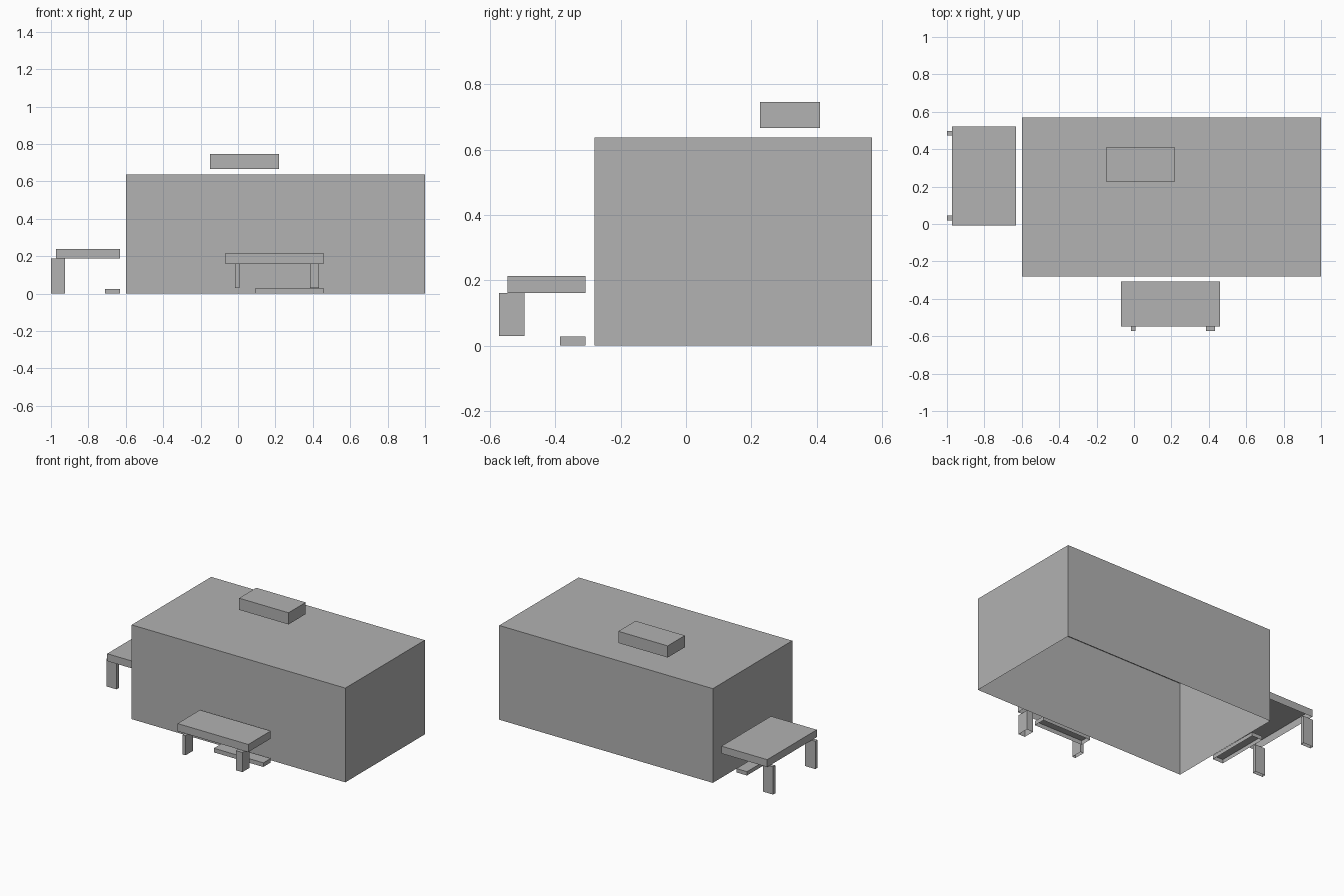
import bpy
import bmesh
from mathutils import Vector

default_cube = bpy.data.objects.get("Cube")
if default_cube:
    bpy.data.objects.remove(default_cube, do_unlink=True)

GREY = (0.445, 0.445, 0.445, 1)
grey = bpy.data.materials.new("plain_grey")
grey.use_nodes = True
grey.diffuse_color = GREY
grey.node_tree.nodes["Principled BSDF"].inputs["Base Color"].default_value = GREY


def shell(name, x, y, z):
    """Thin box, open underneath, spanning the given ranges."""
    low, high = (Vector(c) for c in zip(x, y, z))
    bm = bmesh.new()
    bmesh.ops.create_cube(bm, size=1)
    for v in bm.verts:
        v.co = (low + high) / 2 + v.co * (high - low)
    bottom = [f for f in bm.faces if f.normal.z < -0.5]
    bmesh.ops.delete(bm, geom=bottom, context='FACES_ONLY')
    mesh = bpy.data.meshes.new(name)
    bm.to_mesh(mesh)
    bm.free()
    mesh.materials.append(grey)
    obj = bpy.data.objects.new(name, mesh)
    bpy.context.collection.objects.link(obj)


# Main building and the unit floating over its roof
shell("building_body", (-0.6, 1.0), (-0.28, 0.57), (0, 0.638))
shell("roof_unit", (-0.15, 0.22), (0.226, 0.41), (0.667, 0.746))

# Front porch: canopy, posts and step
shell("front_canopy", (-0.07, 0.46), (-0.547, -0.307), (0.162, 0.214))
shell("front_step", (0.09, 0.46), (-0.386, -0.307), (0, 0.028))
for name, x in (("front_post_right", (-0.016, 0.008)), ("front_post_left", (0.384, 0.433))):
    shell(name, x, (-0.572, -0.495), (0.029, 0.162))

# Side porch: canopy, posts and step
shell("side_canopy", (-0.974, -0.631), (-0.008, 0.522), (0.189, 0.239))
shell("side_step", (-0.71, -0.631), (-0.008, 0.362), (0, 0.026))
for name, y in (("side_post_front", (0.02, 0.045)), ("side_post_back", (0.472, 0.497))):
    shell(name, (-1.0, -0.924), y, (0, 0.188))
